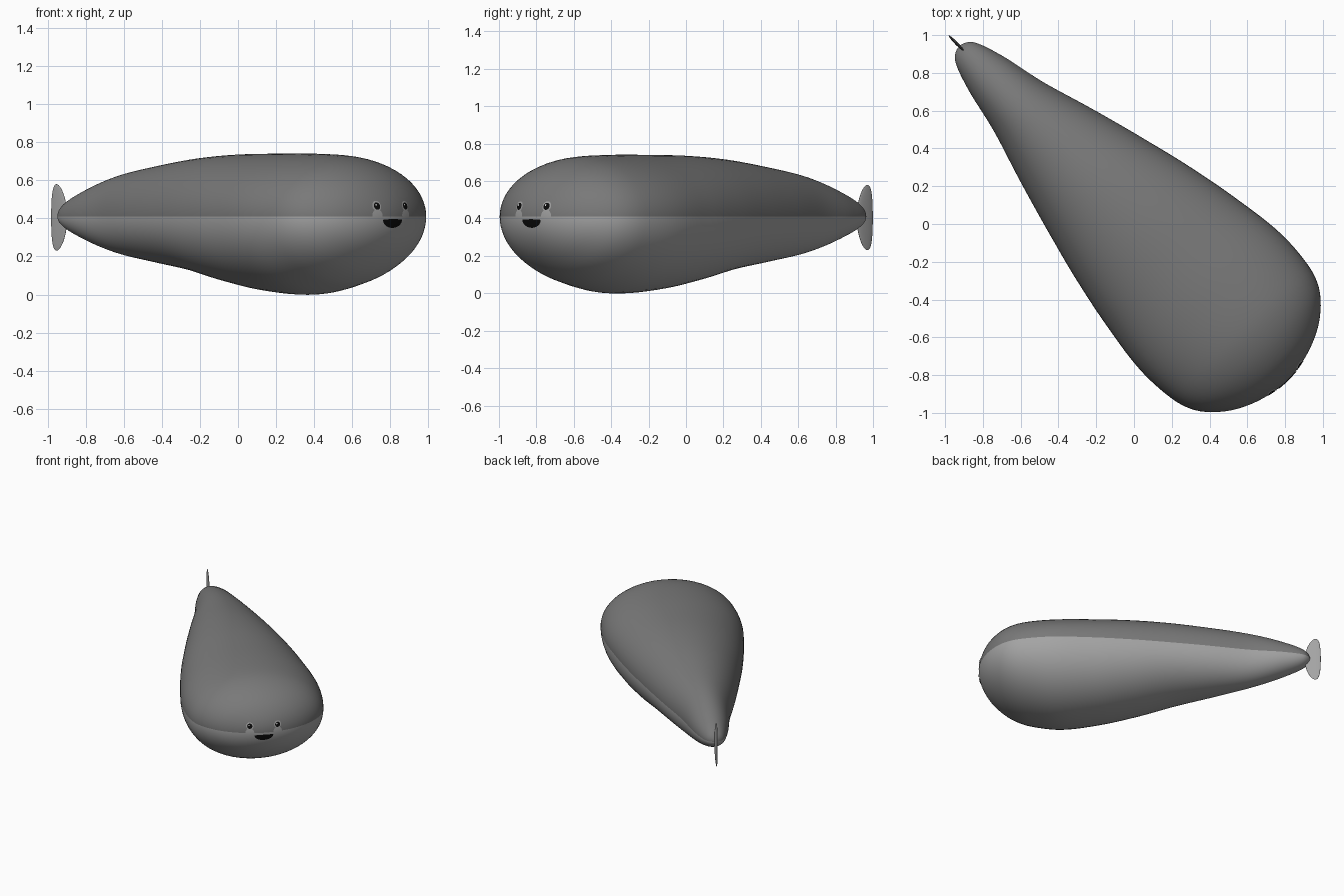
import bpy, bmesh, math
from mathutils import Matrix

cube = bpy.data.objects.get("Cube")
if cube:
    bpy.data.objects.remove(cube, do_unlink=True)

SEAM = 0.41                                   # height of the colour seam
TURN = Matrix.Rotation(math.radians(-45.5), 4, 'Z')   # nose points along local +x


def material(name, value):
    m = bpy.data.materials.new(name)
    m.use_nodes = True
    col = (value, value, value, 1)
    m.diffuse_color = col
    m.node_tree.nodes["Principled BSDF"].inputs["Base Color"].default_value = col
    return m


back_grey = material("back grey", 0.19)
belly_grey = material("belly grey", 0.37)
black = material("black", 0.003)
white = material("white", 0.8)

# Body stations: position along axis, half width, height above seam, depth below seam
STATIONS = [
    (-1.32, 0, 0, 0), (-1.28, .07, .065, .055), (-1.13, .125, .135, .12),
    (-.85, .19, .22, .2), (-.57, .275, .267, .245), (-.28, .355, .305, .29),
    (0, .425, .325, .35), (.28, .48, .33, .395), (.57, .518, .33, .41),
    (.8, .505, .318, .365), (.93, .46, .285, .31), (1.05, .345, .215, .22),
    (1.16, 0, 0, 0)]


def section(s):
    """Smoothly interpolate squared radii, so both ends come out round."""
    n = len(STATIONS)
    i = 0
    while i < n - 2 and s > STATIONS[i + 1][0]:
        i += 1
    a, b = STATIONS[i], STATIONS[i + 1]
    p, q = STATIONS[max(i - 1, 0)], STATIONS[min(i + 2, n - 1)]
    d = b[0] - a[0]
    t = min(max((s - a[0]) / d, 0), 1)
    out = []
    for k in (1, 2, 3):
        m0 = (b[k]**2 - p[k]**2) / (b[0] - p[0]) * d
        m1 = (q[k]**2 - a[k]**2) / (q[0] - a[0]) * d
        y = ((2*t**3 - 3*t*t + 1) * a[k]**2 + (t**3 - 2*t*t + t) * m0
             + (3*t*t - 2*t**3) * b[k]**2 + (t**3 - t*t) * m1)
        out.append(math.sqrt(max(y, 0)))
    return out


def nose_surface(v, z):
    """Axis position of the front surface at side offset v and height z."""
    lo, hi = 0.6, STATIONS[-1][0]
    for _ in range(40):
        mid = (lo + hi) / 2
        w, up, down = section(mid)
        h = up if z > SEAM else down
        if w > 0 and h > 0 and (v / w)**2 + ((z - SEAM) / h)**2 < 1:
            lo = mid
        else:
            hi = mid
    return lo


def finish(name, bm, mats):
    bmesh.ops.recalc_face_normals(bm, faces=bm.faces)
    mesh = bpy.data.meshes.new(name)
    bm.to_mesh(mesh)
    bm.free()
    mesh.transform(TURN)
    for m in mats:
        mesh.materials.append(m)
    mesh.shade_smooth()
    obj = bpy.data.objects.new(name, mesh)
    bpy.context.collection.objects.link(obj)
    return obj


def skin(bm, rings):
    for r0, r1 in zip(rings, rings[1:]):
        for j in range(len(r0)):
            k = (j + 1) % len(r0)
            bm.faces.new((r0[j], r0[k], r1[k], r1[j]))


# Body: elliptical rings with separate upper and lower heights
bm = bmesh.new()
ROWS, SIDES = 80, 64
first, last = STATIONS[0][0], STATIONS[-1][0]
rings = []
for i in range(ROWS + 1):
    s = (first + last) / 2 - (last - first) / 2 * math.cos(math.pi * i / ROWS)
    w, up, down = section(s)
    if i in (0, ROWS):
        w = up = down = 0
    ring = []
    for j in range(SIDES):
        a = math.tau * j / SIDES
        h = up if math.sin(a) > 0 else down
        ring.append(bm.verts.new((s, w * math.cos(a), SEAM + h * math.sin(a))))
    rings.append(ring)
skin(bm, rings)
bmesh.ops.remove_doubles(bm, verts=bm.verts, dist=1e-5)
for f in bm.faces:
    f.material_index = 0 if f.calc_center_median().z > SEAM else 1
finish("body", bm, [back_grey, belly_grey])

# Tail fin: thin upright disc, fuller at its trailing edge
bm = bmesh.new()
bmesh.ops.create_uvsphere(bm, u_segments=32, v_segments=24, radius=1)
for vert in bm.verts:
    x, y, z = vert.co
    vert.co = (-1.34 + .06 * x - .02 * z * z, .008 * y, .405 + .175 * z)
finish("tail_fin", bm, [belly_grey])


def decal(name, outline, mat, lift):
    """Thin plate that follows the front of the body."""
    bm = bmesh.new()
    n = len(outline)
    cv = sum(p[0] for p in outline) / n
    cz = sum(p[1] for p in outline) / n
    rings = []
    for k in (1, .75, .5, .25, .02):
        pts = [(cv + (v - cv) * k, cz + (z - cz) * k) for v, z in outline]
        rings.append([bm.verts.new((nose_surface(v, z) + lift, v, z)) for v, z in pts])
    skin(bm, rings)
    bm.faces.new(rings[-1])
    obj = finish(name, bm, [mat])
    # make the plate face outward
    if sum(f.normal.x - f.normal.y for f in obj.data.polygons) < 0:
        obj.data.flip_normals()


def disc(v, z, r, n=24):
    return [(v + r * math.cos(math.tau * i / n), z + r * math.sin(math.tau * i / n))
            for i in range(n)]


# Eyes: pale patch, ring, pupil and glint on each side
for side, label in ((1, "left"), (-1, "right")):
    v, z = side * .104, .465
    decal(label + "_cheek_patch", [(v + a, max(b, SEAM)) for a, b in disc(0, .415, .032)],
          belly_grey, .002)
    decal(label + "_eye_ring", disc(v, z, .027), belly_grey, .003)
    decal(label + "_eye_pupil", disc(v, z, .019), black, .005)
    decal(label + "_eye_glint", disc(v - .006, z + .007, .005, 12), white, .007)

# Mouth: open smile with a nearly flat top
smile = [(.07 * math.cos(a), .392 - (.042 if math.sin(a) > 0 else .004) * math.sin(a))
         for a in (math.tau * i / 32 for i in range(32))]
decal("mouth", smile, black, .004)
